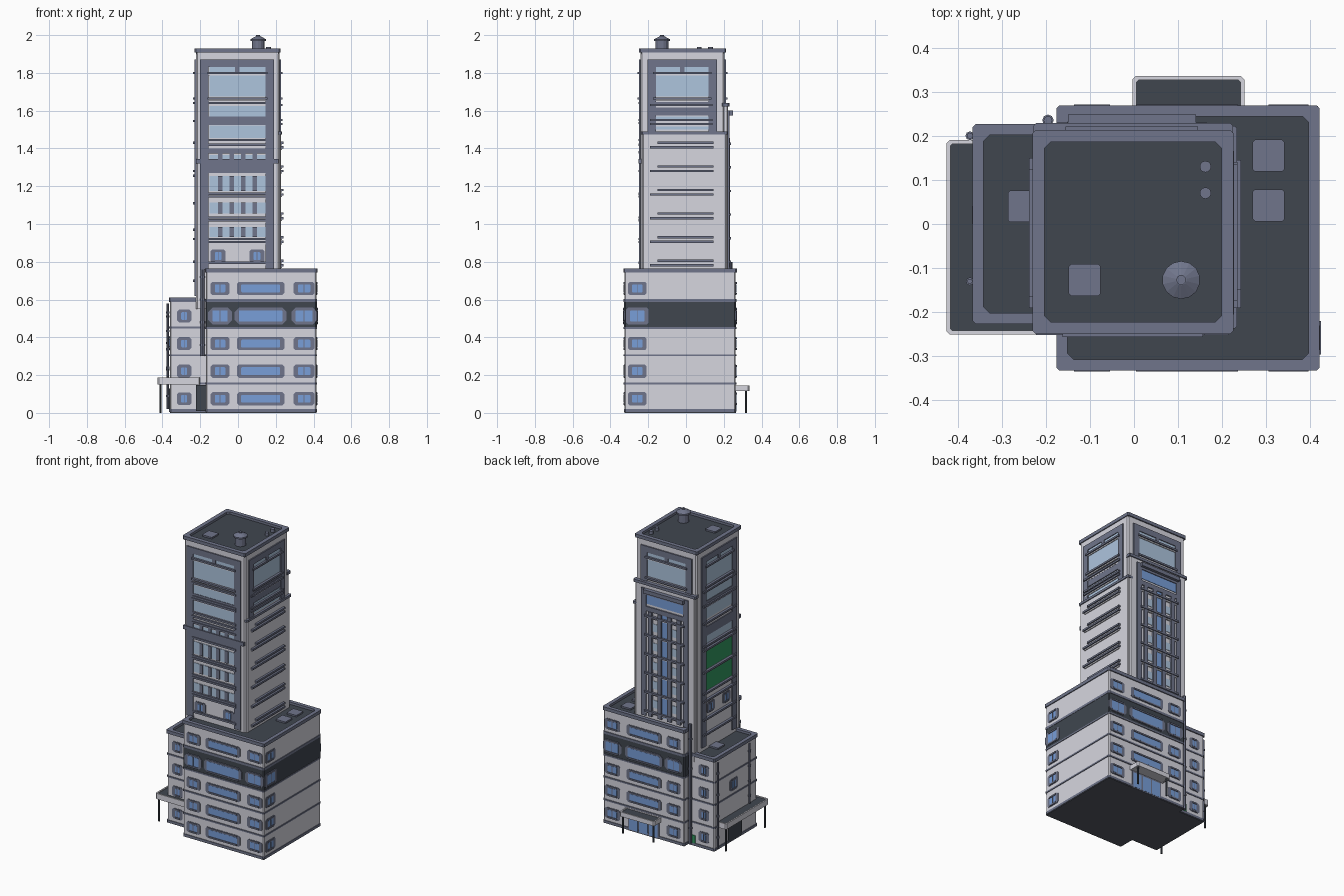
import bpy, bmesh, math
from mathutils import Vector, Matrix

cube = bpy.data.objects.get("Cube")
if cube:
    bpy.data.objects.remove(cube)

# ---- materials -------------------------------------------------------------
def material(name, *srgb):
    lin = [((c + .055) / 1.055) ** 2.4 for c in srgb] + [1]
    m = bpy.data.materials.new(name)
    m.use_nodes = True
    m.diffuse_color = lin
    m.node_tree.nodes["Principled BSDF"].inputs["Base Color"].default_value = lin
    return m

WALL = material("pale grey wall", .84, .84, .875)
SLATE = material("slate trim", .44, .46, .545)
DARK = material("dark roof", .25, .275, .31)
UNDER = material("underside grey", .33, .35, .39)
BLUE = material("blue glass", .47, .62, .85)
PALE = material("pale glass", .68, .77, .87)
GREEN = material("green panel", .20, .60, .38)

# ---- geometry helpers ------------------------------------------------------
parts = {}

def mesh(name, mat):
    return parts.setdefault(name, (bmesh.new(), mat))[0]

def outline(a0, a1, b0, b1, c=0):
    """Rectangle with optional cut corners."""
    if not c:
        return [(a0, b0), (a1, b0), (a1, b1), (a0, b1)]
    return [(a0 + c, b0), (a1 - c, b0), (a1, b0 + c), (a1, b1 - c),
            (a1 - c, b1), (a0 + c, b1), (a0, b1 - c), (a0, b0 + c)]

def extrude(bm, pts, place, lo, hi):
    a = [bm.verts.new(place(p, q, lo)) for p, q in pts]
    b = [bm.verts.new(place(p, q, hi)) for p, q in pts]
    bm.faces.new(a)
    bm.faces.new(b)
    for i in range(len(a)):
        j = (i + 1) % len(a)
        bm.faces.new((a[i], a[j], b[j], b[i]))

def slab(name, mat, x0, x1, y0, y1, z0, z1, c=0):
    extrude(mesh(name, mat), outline(x0, x1, y0, y1, c), lambda x, y, z: Vector((x, y, z)), z0, z1)

PLACE = {"front": lambda u, z, d: Vector((u, -d, z)), "back": lambda u, z, d: Vector((u, d, z)),
         "right": lambda u, z, d: Vector((d, u, z)), "left": lambda u, z, d: Vector((-d, u, z))}

def plate(name, mat, face, plane, u0, u1, z0, z1, thick, c=0):
    """Block standing out of a wall."""
    extrude(mesh(name, mat), outline(u0, u1, z0, z1, c), PLACE[face], plane - .004, plane + thick)

def ring(name, mat, x0, x1, y0, y1, z0, z1, w, c=.007, ci=.004):
    bm = mesh(name, mat)
    loops = [[bm.verts.new((x, y, z)) for x, y in pts]
             for pts, z in ((outline(x0, x1, y0, y1, c), z0), (outline(x0, x1, y0, y1, c), z1),
                            (outline(x0 + w, x1 - w, y0 + w, y1 - w, ci), z1),
                            (outline(x0 + w, x1 - w, y0 + w, y1 - w, ci), z0))]
    for k in range(4):
        a, b = loops[k], loops[(k + 1) % 4]
        for i in range(8):
            j = (i + 1) % 8
            bm.faces.new((a[i], a[j], b[j], b[i]))

def roof(name, x0, x1, y0, y1, z, w):
    ring(name + "_parapet", SLATE, x0, x1, y0, y1, z - .022, z, w, ci=.014)
    slab(name + "_roof", DARK, x0 + .01, x1 - .01, y0 + .01, y1 - .01, z - .03, z - .015)

def canopy(name, x0, x1, y0, y1, z0, z1, posts):
    ring(name, WALL, x0, x1, y0, y1, z0, z1, .009)
    slab(name + "_soffit", WALL, x0 + .005, x1 - .005, y0 + .005, y1 - .005, z0 + .002, z0 + .012)
    slab(name + "_top", DARK, x0 + .006, x1 - .006, y0 + .006, y1 - .006, z0 + .012, z1 - .005)
    for x, y in posts:
        rod(name + "_posts", DARK, x, y, 0, z0 + .01, .006, n=8)

def rod(name, mat, x, y, z0, z1, r0, r1=None, n=12):
    bmesh.ops.create_cone(mesh(name, mat), cap_ends=True, segments=n, radius1=r0,
                          radius2=r0 if r1 is None else r1, depth=z1 - z0,
                          matrix=Matrix.Translation((x, y, (z0 + z1) / 2)))

def window(face, plane, u, z, w, h=.07, c=.01):
    """Framed window with cut corners, sill, lintel and centre bar."""
    plate("window_frames", SLATE, face, plane, u - w / 2, u + w / 2, z - h / 2, z + h / 2, .003, c)
    g, k = w / 2 - .022, h / 2 - .014
    plate("window_glass", BLUE, face, plane, u - g, u + g, z - k, z + k, .0045, .004)
    for s in (-1, 1):
        zc = z + s * (h / 2 - .007)
        plate("window_sills", SLATE, face, plane, u - g, u + g, zc - .005, zc + .005, .007)
    if w < .15:
        plate("window_bars", SLATE, face, plane, u - .002, u + .002, z - k, z + k, .006)

def fin(face, plane, u0, u1, z, out=.016):
    plate("tower_fins", SLATE, face, plane, u0, u1, z - .006, z + .006, out)
    plate("tower_fin_undersides", WALL, face, plane, u0 + .006, u1 - .006, z - .014, z - .006, out - .008)

def bay(face, plane, u0, u1, z0, z1, w=.045):
    """Tall slate surround with two jambs and a head."""
    for a, b in ((u0, u0 + w), (u1 - w, u1)):
        plate("tower_surrounds", SLATE, face, plane, a, b, z0, z1, .008)
    plate("tower_surrounds", SLATE, face, plane, u0 + w, u1 - w, z1 - .04, z1, .008)

def top_bay(face, plane, u0, u1):
    plate("tower_glass", PALE, face, plane, u0, u1, 1.675, 1.83, .003)
    plate("tower_mullions", SLATE, face, plane, (u0 + u1) / 2 - .012, (u0 + u1) / 2 + .012, 1.805, 1.83, .008)
    for z in (1.80, 1.665):
        fin(face, plane, u0 - .01, u1 + .01, z)

# ---- podium ----------------------------------------------------------------
slab("podium_underside", UNDER, -.17, .415, -.325, .262, 0, .01)
slab("podium_walls", WALL, -.17, .415, -.325, .262, .006, .745, .006)
slab("podium_dark_band", DARK, -.172, .417, -.327, .264, .45, .59, .006)
slab("podium_plinth", SLATE, -.173, .418, -.329, .266, .004, .02, .008)
for z in (.15, .3, .445, .588):
    slab("podium_string_courses", SLATE, -.174, .419, -.33, .267, z, z + (.016 if z > .5 else .01), .008)
roof("podium", -.176, .421, -.332, .269, .765, .025)
for i in range(5):
    z = .075 + .146 * i
    dark = i == 3
    for face, plane in (("front", .325), ("back", .262)):
        p = plane + (.002 if dark else 0)
        for u, w in ((-.095, .1), (.12, .25), (.35, .11)):
            if face == "back" and i == 0 and w > .2:
                continue
            window(face, p, u, z, w + (.025 if dark else 0), .088 if dark else .07, .022 if dark else .01)
    window("right", .417 if dark else .415, -.258, z, .12 if dark else .1, .088 if dark else .07)

# ---- rear entrance -----------------------------------------------------------
plate("rear_door_frame", SLATE, "back", .262, .01, .235, .0, .115, .003)
for k in range(3):
    plate("rear_door_glass", BLUE, "back", .262, .02 + .072 * k, .082 + .072 * k, .008, .105, .005)
canopy("rear_canopy", -.003, .25, .255, .335, .115, .145, ((.012, .318), (.235, .318)))

# ---- side wing ---------------------------------------------------------------
slab("wing_underside", UNDER, -.36, -.16, -.22, .22, 0, .01)
slab("wing_walls", WALL, -.36, -.16, -.22, .22, .006, .59, .006)
slab("wing_plinth", SLATE, -.364, -.16, -.224, .224, .004, .02, .008)
for z in (.15, .3, .447):
    slab("wing_string_courses", SLATE, -.364, -.16, -.224, .224, z, z + .01, .008)
roof("wing", -.366, -.16, -.227, .227, .61, .025)
for i in range(4):
    for face in ("front", "back"):
        window(face, .22, -.285, .075 + .146 * i, .075, .068)
window("left", .36, .02, .37, .085, .075)
plate("side_door", DARK, "left", .36, -.06, .08, .01, .13, .006)
plate("front_side_door", DARK, "front", .22, -.222, -.17, .01, .148, .012)
plate("rear_service_panel", GREEN, "back", .22, -.222, -.18, .02, .07, .006)
canopy("side_canopy", -.425, -.2, -.25, .19, .15, .187, ((-.41, -.232), (-.41, .172)))
# drain pipes in the corners and along the wing
for x, y, z0, z1, r in ((-.188, -.236, .3, .78, .011), (-.195, .235, .02, .8, .01),
                        (-.372, .2, .02, .58, .007), (-.372, -.13, .19, .58, .006)):
    rod("drain_pipes", SLATE, x, y, z0, z1, r, n=8)
    for k in range(4):
        z = z0 + (z1 - z0) * (k + .5) / 4
        rod("pipe_brackets", SLATE, x, y, z - .006, z + .006, r + .003, n=8)

# ---- tower -------------------------------------------------------------------
slab("tower_walls", WALL, -.222, .219, -.24, .205, .55, 1.91, .008)
slab("tower_right_wall", WALL, .1, .228, -.23, .215, .7, 1.475, .006)
slab("tower_right_cap", SLATE, .19, .234, -.237, .222, 1.475, 1.49, .006)
slab("tower_rear_wall", WALL, -.218, .215, .1, .222, .55, 1.625, .006)
slab("tower_rear_cap", SLATE, -.228, .224, .19, .229, 1.622, 1.64, .006)
roof("tower", -.23, .225, -.249, .213, 1.93, .027)

# front face
bay("front", .24, -.2, .19, .76, 1.87)
top_bay("front", .24, -.152, .146)
for z0, z1 in ((1.57, 1.635), (1.455, 1.525), (1.34, 1.375), (1.175, 1.255), (1.055, 1.115), (.93, .985)):
    plate("tower_glass", PALE, "front", .24, -.152, .146, z0, z1, .003)
    if z1 < 1.4:
        for k in range(4):
            u = -.095 + .061 * k
            plate("tower_mullions", SLATE, "front", .24, u - .012, u + .012, z0, z1, .008)
for u in (-.105, .1):
    window("front", .24, u, .83, .08, .07)
for z0, z1 in ((1.27, 1.335), (1.525, 1.57), (1.375, 1.4)):
    plate("front_spandrels", SLATE, "front", .24, -.155, .15, z0, z1, .006)
plate("front_ledge", SLATE, "front", .24, -.222, .215, 1.32, 1.345, .012)
for z in (1.64, 1.55, 1.535, 1.445, 1.42, 1.38, 1.28, 1.16, 1.145, 1.035, 1.02, .92, .905, .795):
    fin("front", .24, -.16, .16, z, .012)

# right face
bay("right", .219, -.205, .165, 1.49, 1.87, .045)
top_bay("right", .219, -.165, .125)
plate("tower_glass", BLUE, "right", .219, -.16, .12, 1.5, 1.57, .003)
plate("right_spandrel", SLATE, "right", .219, -.2, .16, 1.575, 1.645, .007)
for z in (1.63, 1.55, 1.53):
    fin("right", .219, -.19, .14, z)
for k in range(6):
    z = 1.43 - .125 * k
    fin("right", .228, -.15, .145, z, .014)
    fin("right", .228, -.19, .145, z - .024, .014)

# rear face
bay("back", .205, -.19, .18, 1.64, 1.87)
top_bay("back", .205, -.145, .135)
bay("back", .222, -.175, .165, .765, 1.6, .035)
plate("rear_head", SLATE, "back", .222, -.15, .14, 1.575, 1.6, .026)
plate("rear_high_glass", BLUE, "back", .222, -.14, .13, 1.5, 1.56, .003)
plate("rear_sill", SLATE, "back", .222, -.14, .13, 1.455, 1.485, .008)
plate("rear_centre_glass", BLUE, "back", .222, -.03, .02, .78, 1.455, .003)
for u in (-.11, -.04, .03, .1):
    plate("rear_columns", SLATE, "back", .222, u - .014, u + .014, .77, 1.455, .012)
for k in range(6):
    z = .8 + .125 * k
    fin("back", .222, -.15, .14, z, .016)
    for u in (-.075, .065):
        plate("rear_small_glass", PALE, "back", .222, u - .02, u + .02, z + .03, min(z + .08, 1.455), .003)

# left face
bay("left", .222, -.2, .16, .62, 1.87)
top_bay("left", .222, -.155, .115)
for z0, z1 in ((1.57, 1.635), (1.45, 1.525), (1.29, 1.34)):
    plate("left_glass", PALE, "left", .222, -.155, .115, z0, z1, .003)
for z0, z1 in ((1.525, 1.57), (1.34, 1.4)):
    plate("left_spandrels", SLATE, "left", .222, -.155, .115, z0, z1, .006)
for z0, z1 in ((1.12, 1.24), (.98, 1.095)):
    plate("left_green_panels", GREEN, "left", .222, -.155, .115, z0, z1, .003)
for z in (1.64, 1.545, 1.43, 1.28, 1.255, 1.11, .97, .92, .8, .7):
    fin("left", .222, -.19, .15, z)
for u in (-.1, .06):
    window("left", .222, u, .86, .08, .07)

# ---- rooftop equipment ---------------------------------------------------------
rod("chimney", SLATE, .107, -.127, 1.91, 1.975, .034, n=14)
rod("chimney_cap", SLATE, .107, -.127, 1.968, 1.978, .043, n=14)
rod("chimney_cap", SLATE, .107, -.127, 1.978, 1.994, .043, .012, 14)
rod("chimney_cap", SLATE, .107, -.127, 1.992, 2.0, .011, n=14)
for y in (.07, .13):
    rod("roof_vents", SLATE, .162, y, 1.91, 1.936, .013)
for x, y, z in ((-.112, -.127, 1.915), (.305, .155, .75), (.305, .042, .75), (-.25, .04, .595)):
    slab("roof_hatches", SLATE, x - .036, x + .036, y - .036, y + .036, z - .005, z + .01, .005)

# ---- turn the collected meshes into objects ------------------------------------
for name, (bm, mat) in parts.items():
    bmesh.ops.recalc_face_normals(bm, faces=bm.faces)
    data = bpy.data.meshes.new(name)
    bm.to_mesh(data)
    bm.free()
    data.materials.append(mat)
    bpy.context.collection.objects.link(bpy.data.objects.new(name, data))
